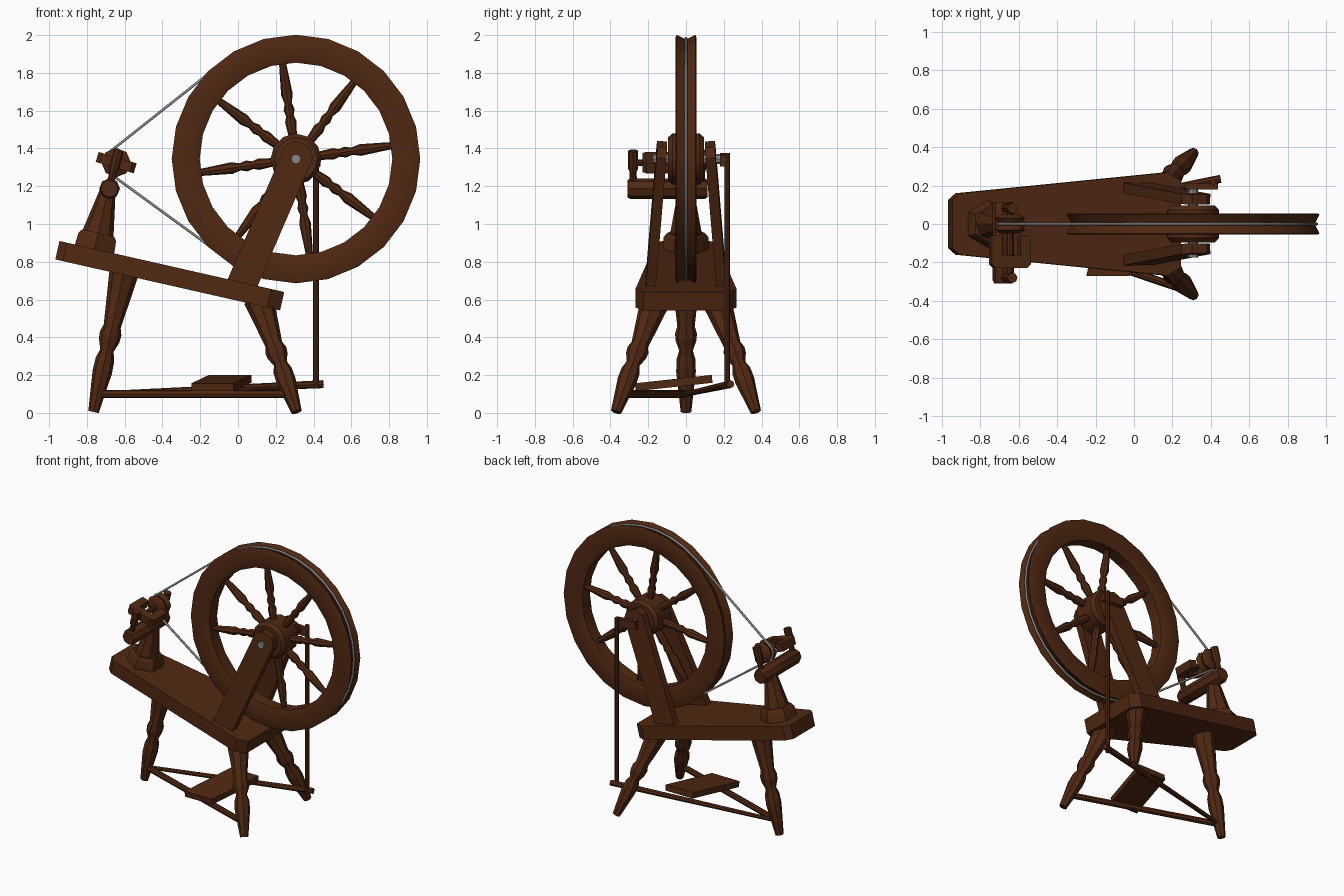
import bpy, bmesh, math
from mathutils import Vector, Matrix

if "Cube" in bpy.data.objects:
    bpy.data.objects.remove(bpy.data.objects["Cube"])


def material(name, rgb):
    m = bpy.data.materials.new(name)
    m.diffuse_color = (*rgb, 1)
    m.use_nodes = True
    m.node_tree.nodes["Principled BSDF"].inputs["Base Color"].default_value = m.diffuse_color
    return m


WOOD = material("dark wood", (0.08, 0.021, 0.006))
METAL = material("grey metal", (0.25, 0.25, 0.25))


def finish(name, bm, mat=WOOD, angle=40):
    bmesh.ops.recalc_face_normals(bm, faces=bm.faces)
    me = bpy.data.meshes.new(name)
    bm.to_mesh(me)
    bm.free()
    me.materials.append(mat)
    me.shade_smooth()
    me.set_sharp_from_angle(angle=math.radians(angle))
    ob = bpy.data.objects.new(name, me)
    bpy.context.collection.objects.link(ob)
    return ob


def turned(name, a, b, profile, sides=8, mat=WOOD, closed=False, angle=40):
    """Turned part from a to b; profile is (fraction along, radius)."""
    a, b = Vector(a), Vector(b)
    d = b - a
    q = d.to_track_quat('Z', 'Y')
    bm = bmesh.new()
    rings = []
    for t, r in profile:
        rings.append([bm.verts.new(a + d * t + q @ Vector((
            r * math.cos(2 * math.pi * i / sides),
            r * math.sin(2 * math.pi * i / sides), 0))) for i in range(sides)])
    pairs = list(zip(rings, rings[1:]))
    if closed:
        pairs.append((rings[-1], rings[0]))
    else:
        bm.faces.new(rings[0])
        bm.faces.new(rings[-1])
    for p, n in pairs:
        for i in range(sides):
            j = (i + 1) % sides
            bm.faces.new((p[i], p[j], n[j], n[i]))
    return finish(name, bm, mat, angle)


def bar(name, a, b, r, r2=None, sides=8, mat=WOOD):
    return turned(name, a, b, [(0, r), (1, r2 or r)], sides, mat)


def prism(name, outline, origin, u, v, depth):
    """Flat outline in the u/v plane, thickened both ways along u x v."""
    u, v = Vector(u).normalized(), Vector(v).normalized()
    w = u.cross(v).normalized() * depth / 2
    bm = bmesh.new()
    ends = [[bm.verts.new(Vector(origin) + u * x + v * y + w * s)
             for x, y in outline] for s in (-1, 1)]
    bm.faces.new(ends[0])
    bm.faces.new(ends[1])
    n = len(outline)
    for i in range(n):
        j = (i + 1) % n
        bm.faces.new((ends[0][i], ends[0][j], ends[1][j], ends[1][i]))
    return finish(name, bm, angle=30)


# Sloping seat board with clipped corners
slope = Vector((1.19, 0, -0.27)).normalized()
up = Vector((-slope.z, 0, slope.x))
half = [(0, 0.125), (0.04, 0.16), (1.15, 0.268), (1.22, 0.225)]
prism("seat", half + [(x, -y) for x, y in reversed(half)],
      Vector((-0.945, 0, 0.91)) - up * 0.05, slope, (0, 1, 0), 0.1)

# Three turned legs
leg = [(0, 0.028), (0.28, 0.052), (0.37, 0.05), (0.43, 0.036), (0.50, 0.055),
       (0.55, 0.058), (0.60, 0.046), (1, 0.08)]
turned("back_leg", (-0.765, 0, 0.005), (-0.60, 0, 0.76), leg)
for side, s in (("left", -1), ("right", 1)):
    turned(f"{side}_front_leg", (0.31, s * 0.37, 0.005), (0.11, s * 0.16, 0.60), leg)

# Wheel rim with a grooved edge
HUB = Vector((0.307, 0, 1.344))
Y = Vector((0, 1, 0))
turned("wheel_rim", HUB, HUB + Y,
       [(-0.045, 0.51), (-0.055, 0.535), (-0.055, 0.645), (-0.05, 0.658),
        (0, 0.632), (0.05, 0.658), (0.055, 0.645), (0.055, 0.535), (0.045, 0.51)],
       24, closed=True)

# Hub, axle and spokes
turned("wheel_hub", HUB - Y * 0.095, HUB + Y * 0.095,
       [(0, 0.115), (0.12, 0.135), (0.88, 0.135), (1, 0.115)], 12)
bar("wheel_axle", HUB - Y * 0.175, HUB + Y * 0.205, 0.026, mat=METAL)
for i in range(8):
    a = math.radians(8 + 45 * i)
    d = Vector((math.cos(a), 0, math.sin(a)))
    turned(f"spoke_{i + 1}", HUB + d * 0.1, HUB + d * 0.52,
           [(0, 0.02), (0.24, 0.03), (0.31, 0.02), (0.39, 0.029),
            (0.47, 0.019), (0.58, 0.031), (1, 0.018)])

# Two leaning wheel posts
post = [(-0.08, -0.04), (-0.042, -0.085), (0.042, -0.085), (0.08, -0.04),
        (0.08, 0.75), (-0.08, 0.75)]
for side, s in (("front", -1), ("rear", 1)):
    top = Vector((HUB.x, s * 0.133, HUB.z))
    down = Vector((0.012, s * 0.19, 0.66)) - top
    across = down.cross(Y)
    prism(f"{side}_wheel_post", post, top, across, down, 0.053)

# Crank and connecting rod
prism("crank", [(-0.04, -0.03), (0.13, -0.03), (0.13, 0.03), (-0.04, 0.03)],
      HUB + Y * 0.195, (1, 0, -0.08), (0, 0, 1), 0.03)
bar("connecting_rod", (0.413, 0.218, 0.13), (0.413, 0.218, 1.375), 0.015)

# Treadle frame and foot pad
bar("treadle_side_bar", (-0.75, 0, 0.1), (0.29, -0.35, 0.1), 0.021)
bar("treadle_lever", (-0.74, 0, 0.1), (0.45, 0.235, 0.152), 0.014, 0.021)
pad_u, pad_v = Vector((1, 0, 0)), Vector((0.095, 0.41, 0.045))
prism("treadle_pad", [(-0.112, -0.21), (0.112, -0.21), (0.112, 0.21), (-0.112, 0.21)],
      (-0.088, -0.065, 0.158), pad_u, pad_v, 0.042)

# Spindle support standing on the seat
foot = Vector((-0.76, 0, 0.865))
turned("support_base", foot - up * 0.02, foot + up * 0.09, [(0, 0.125), (0.8, 0.118), (1, 0.10)], 6)
bar("support_column", foot + up * 0.08, foot + up * 0.33, 0.085, 0.04)
turned("cross_bar", (-0.68, -0.31, 1.187), (-0.68, 0.115, 1.187),
       [(0, 0.046), (0.04, 0.055), (0.96, 0.055), (1, 0.046)])

# Uprights and spindle
SP = Vector((-0.645, 0, 1.325))
for side, y in (("front", -0.28), ("rear", 0.082)):
    turned(f"{side}_upright", (-0.68, y, 1.2), (-0.632, y, 1.388),
           [(0, 0.022), (0.4, 0.018), (0.5, 0.027), (1, 0.027)])
bar("spindle", SP - Y * 0.3, SP + Y * 0.1, 0.017)

# U-shaped flyer
prism("flyer", [(-0.105, -0.06), (-0.105, -0.21), (-0.085, -0.23), (0.085, -0.23),
                (0.105, -0.21), (0.105, -0.06), (0.05, -0.06), (0.05, -0.165),
                (-0.05, -0.165), (-0.05, -0.06)],
      SP, (1, 0, -0.3), Y, 0.055)

# Grooved pulley on the spindle
turned("pulley", SP, SP + Y,
       [(-0.05, 0.05), (-0.03, 0.078), (0, 0.06), (0.03, 0.078), (0.05, 0.05)], 8)

# Drive band round the wheel and pulley
R, r = 0.642, 0.066
tilt = math.acos((R - r) / (HUB.x - SP.x))
path = []
for c, rad, start, sweep, n in ((HUB, R, math.pi - tilt, -2 * (math.pi - tilt), 24),
                                (SP, r, math.pi + tilt, -2 * tilt, 6)):
    for i in range(n + 1):
        a = start + sweep * i / n
        path.append(c + rad * Vector((math.cos(a), 0, math.sin(a))))
curve = bpy.data.curves.new("drive_band", 'CURVE')
curve.dimensions = '3D'
curve.bevel_depth = 0.008
curve.bevel_resolution = 1
line = curve.splines.new('POLY')
line.points.add(len(path) - 1)
for p, co in zip(line.points, path):
    p.co = (*co, 1)
line.use_cyclic_u = True
curve.materials.append(METAL)
bpy.context.collection.objects.link(bpy.data.objects.new("drive_band", curve))
